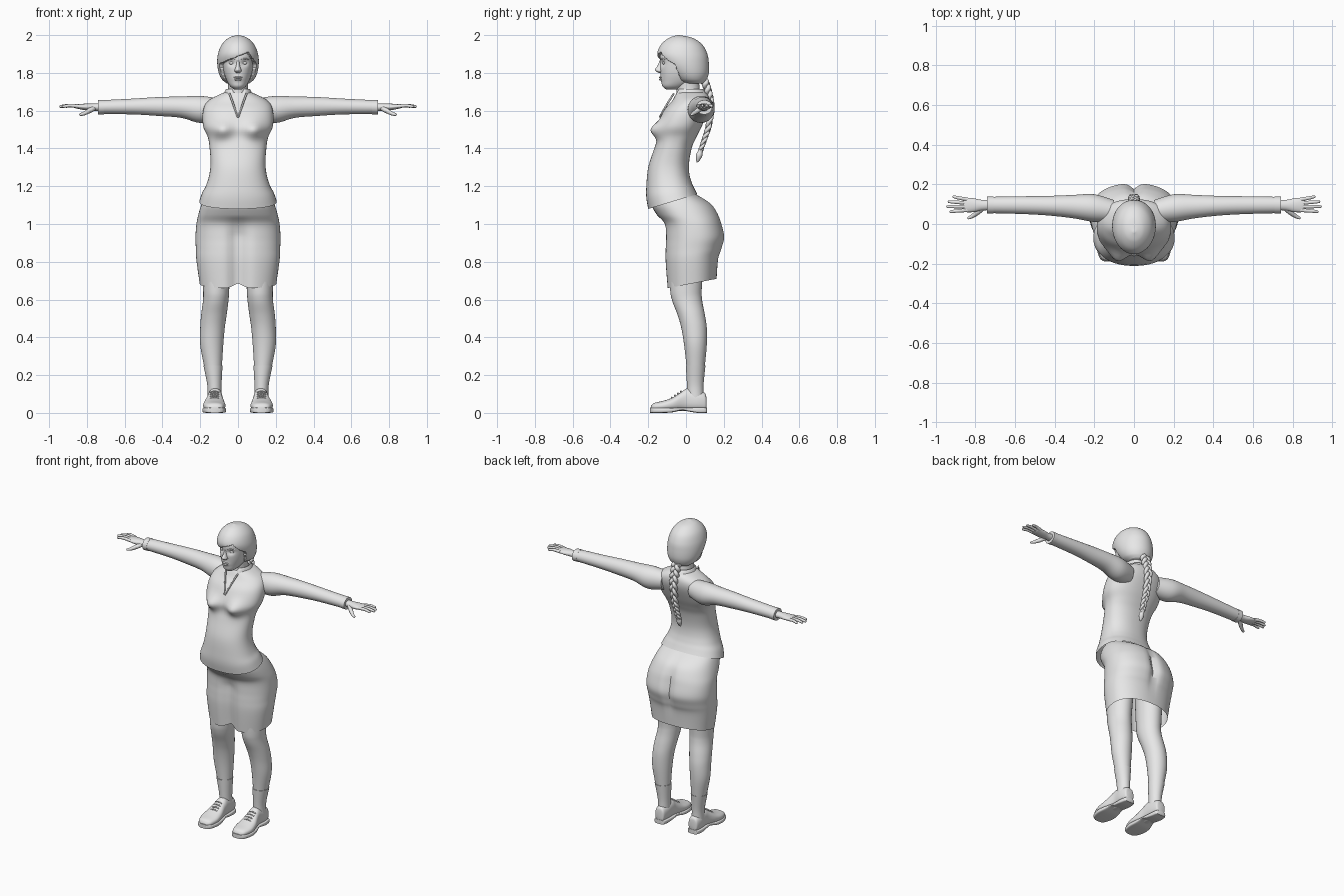
import bpy
import bmesh
from math import sin, cos, pi, exp, copysign
from mathutils import Vector

cube = bpy.data.objects.get("Cube")
if cube:
    bpy.data.objects.remove(cube, do_unlink=True)

GREY = (.8, .8, .8, 1)
material = bpy.data.materials.new("light grey")
material.use_nodes = True
material.diffuse_color = GREY
material.node_tree.nodes["Principled BSDF"].inputs["Base Color"].default_value = GREY


def clamp(value):
    return max(0, min(1, value))


def bump(value, centre, width):
    return exp(-((value - centre) / width) ** 2)


def smooth(keys, steps):
    """Catmull-Rom interpolation through a short list of key tuples."""
    result = []
    last = len(keys) - 1
    for i in range(last):
        before, start, end, after = (keys[max(0, min(last, i + k))] for k in (-1, 0, 1, 2))
        for s in range(steps):
            t = s / steps
            result.append(tuple(
                b + .5 * t * (c - a + t * (2 * a - 5 * b + 4 * c - d + t * (3 * (b - c) + d - a)))
                for a, b, c, d in zip(before, start, end, after)))
    result.append(tuple(keys[last]))
    return result


def skin(name, rings, caps=True, mirror=False):
    """Join closed rings of points into a smooth surface."""
    bm = bmesh.new()
    loops = [[bm.verts.new(point) for point in ring] for ring in rings]
    count = len(loops[0])
    for low, high in zip(loops, loops[1:]):
        for i in range(count):
            j = (i + 1) % count
            bm.faces.new((low[i], low[j], high[j], high[i]))
    if caps:
        bm.faces.new(loops[0])
        bm.faces.new(loops[-1])
    bmesh.ops.recalc_face_normals(bm, faces=bm.faces)
    mesh = bpy.data.meshes.new(name)
    bm.to_mesh(mesh)
    bm.free()
    mesh.materials.append(material)
    obj = bpy.data.objects.new(name, mesh)
    bpy.context.collection.objects.link(obj)
    bpy.ops.object.select_all(action='DESELECT')
    obj.select_set(True)
    bpy.context.view_layer.objects.active = obj
    bpy.ops.object.shade_smooth_by_angle(angle=.9)
    if mirror:
        obj.modifiers.new("Mirror", 'MIRROR').use_mirror_merge = False
    return obj


def loft(name, keys, axis='z', power=2.0, warp=None, sides=32, steps=5, **options):
    """Keys hold a station and the low and high limits of both cross directions."""
    rings = []
    for t, a_low, a_high, b_low, b_high in smooth(keys, steps):
        ring = []
        for i in range(sides):
            angle = 2 * pi * i / sides
            c, s = (copysign(abs(f) ** (2 / power), f) for f in (cos(angle), sin(angle)))
            a = (a_low + a_high + (a_high - a_low) * c) / 2
            b = (b_low + b_high + (b_high - b_low) * s) / 2
            point = Vector({'x': (t, a, b), 'y': (a, t, b), 'z': (a, b, t)}[axis])
            ring.append(warp(point) if warp else point)
        rings.append(ring)
    return skin(name, rings, **options)


def centred(keys):
    return [(z, -half, half, front, back) for z, half, front, back in keys]


def tube(name, keys, steps=4, sides=10, **options):
    """Round tube through (x, y, z, radius) keys."""
    path = smooth(keys, steps)
    points = [Vector(key[:3]) for key in path]
    rings = []
    for i, point in enumerate(points):
        tangent = (points[min(i + 1, len(points) - 1)] - points[max(i - 1, 0)]).normalized()
        reference = Vector((0, 1, 0)) if abs(tangent.x) > .7 else Vector((1, 0, 0))
        u = tangent.cross(reference).normalized()
        v = tangent.cross(u)
        rings.append([point + path[i][3] * (u * cos(2 * pi * k / sides) + v * sin(2 * pi * k / sides))
                      for k in range(sides)])
    return skin(name, rings, **options)


def ellipsoid(name, centre, size, **options):
    x, y, z = centre
    keys = []
    for i in range(9):
        angle = pi * (i + .1) / 8.2
        r = sin(angle)
        keys.append((z - size[2] * cos(angle), x - size[0] * r, x + size[0] * r,
                     y - size[1] * r, y + size[1] * r))
    return loft(name, keys, steps=1, sides=16, **options)


# Shirt with bust and a hem that rises toward the back
def shape_shirt(p):
    if p.y < -.05:
        p.y -= .045 * bump(abs(p.x), .085, .05) * bump(p.z, 1.495, .045)
    p.z += .3 * (p.y + .2) * clamp((1.25 - p.z) / .17)
    return p


loft("shirt", centred([
    (1.08, .205, -.2, .06), (1.14, .19, -.21, .045), (1.2, .167, -.21, .03), (1.3, .146, -.2, .015),
    (1.4, .15, -.168, .03), (1.46, .16, -.15, .055), (1.52, .185, -.15, .085), (1.6, .185, -.118, .118),
    (1.65, .16, -.075, .125), (1.685, .1, -.055, .115), (1.7, .06, -.045, .09)]),
    power=2.3, warp=shape_shirt, sides=64, caps=False)


# Collar, open at the front
def shape_collar(p):
    if p.y < 0:
        p.z -= .035 * bump(abs(p.x), .05, .025) * clamp((1.71 - p.z) / .05)
        p.y += .04 * bump(p.x, 0, .025)
    return p


loft("collar", centred([(1.66, .09, -.088, .125), (1.685, .078, -.075, .113), (1.715, .062, -.052, .088),
                        (1.7, .056, -.045, .08)]), warp=shape_collar, sides=48, caps=False)
tube("neckline", [(.045, -.065, 1.69, .005), (.025, -.1, 1.635, .005), (.002, -.141, 1.565, .004)],
     mirror=True)


# Skirt with front crease and rear cleft
def shape_skirt(p):
    if p.y < 0:
        p.y += .035 * bump(p.x, 0, .045) * clamp((1.04 - p.z) / .1)
        p.z += .02 * bump(p.x, 0, .03) * clamp((.8 - p.z) / .1)
    else:
        p.y -= .03 * bump(p.x, 0, .025) * bump(p.z, .96, .13)
    p.z += .19 * (p.y + .1) * clamp((.85 - p.z) / .18)
    return p


loft("skirt", centred([
    (1.18, .15, -.13, .01), (1.14, .178, -.17, .085), (1.1, .195, -.182, .14), (1.05, .21, -.155, .172),
    (1, .22, -.118, .19), (.93, .225, -.113, .205), (.87, .223, -.115, .19), (.8, .22, -.115, .172),
    (.66, .203, -.105, .162)]), power=2.3, warp=shape_skirt, sides=64, caps=False)

# Legs and socks
leg = [(.95, .03, .19, -.09, .11), (.68, .045, .185, -.085, .085), (.6, .05, .185, -.075, .085),
       (.52, .06, .195, -.045, .1), (.45, .07, .2, -.025, .11), (.36, .078, .2, -.01, .11),
       (.25, .085, .18, .002, .1), (.15, .09, .16, .008, .09), (.08, .09, .158, .01, .09)]
loft("leg", leg, mirror=True)
g = .003
loft("sock", [(z, a - g, b + g, c - g, d + g) for z, a, b, c, d in leg[-3:]], mirror=True)

# Shoes: upper, sole and laces
upper = [(-.186, .1, .145, .012, .035), (-.17, .08, .168, .01, .052), (-.12, .067, .184, .01, .064),
         (-.07, .07, .18, .01, .082), (-.02, .08, .165, .01, .115), (.01, .082, .16, .01, .13),
         (.06, .084, .162, .01, .118), (.1, .09, .155, .01, .105), (.108, .1, .145, .02, .08)]
loft("shoe_upper", upper, axis='y', power=2.4, mirror=True)
loft("shoe_sole", [(y * 1.02, a - .004, b + .004, .014 * bump(y, -.02, .04), .028)
                   for y, a, b, c, d in upper], axis='y', power=5, mirror=True)
for i in range(4):
    y = -.075 + i * .016
    z = .082 + i * .011
    tube("shoe_lace", [(.1, y, z - .006, .003), (.123, y, z, .004), (.148, y, z - .006, .003)], mirror=True)

# Sleeves with cuffs
sleeve = [(.1, .01, .12, 1.55, 1.665), (.2, .01, .15, 1.535, 1.678), (.3, .028, .147, 1.562, 1.675),
          (.42, .042, .142, 1.572, 1.672), (.55, .05, .14, 1.58, 1.664), (.73, .055, .137, 1.583, 1.655)]
loft("sleeve", sleeve, axis='x', mirror=True)
loft("cuff", [(.71, .053, .139, 1.581, 1.657), (.742, .053, .139, 1.58, 1.656)], axis='x', mirror=True)

# Hands
loft("palm", [(.72, .07, .122, 1.597, 1.64), (.77, .068, .122, 1.6, 1.638), (.81, .06, .13, 1.603, 1.637),
              (.85, .06, .132, 1.61, 1.634), (.862, .068, .125, 1.614, 1.63)], axis='x', mirror=True)
for name, offset, length in (("index", -1.5, .075), ("middle", -.5, .09), ("ring", .5, .083), ("little", 1.5, .06)):
    root = .097 + offset * .018
    tip = .1 + offset * .025
    tube(name + "_finger", [(.84, root, 1.622, .01), (.85 + length / 2, (root + tip) / 2, 1.627, .009),
                            (.85 + length, tip, 1.622, .007), (.856 + length, tip, 1.621, .002)], mirror=True)
tube("thumb", [(.765, .08, 1.612, .014), (.79, .058, 1.598, .013), (.815, .04, 1.585, .01),
               (.835, .03, 1.579, .007), (.84, .028, 1.578, .002)], mirror=True)

# Neck and head
loft("neck", centred([(1.6, .06, -.06, .09), (1.7, .053, -.05, .075), (1.74, .052, -.05, .07),
                      (1.79, .055, -.05, .07)]))


def shape_face(p):
    if p.y < -.05:
        p.y += .013 * bump(abs(p.x), .034, .018) * bump(p.z, 1.852, .015)
        p.y -= .006 * bump(p.x, 0, .022) * bump(p.z, 1.768, .014)
    return p


loft("head", centred([
    (1.712, .02, -.105, -.04), (1.73, .042, -.125, 0), (1.76, .06, -.13, .05), (1.8, .074, -.135, .08),
    (1.85, .082, -.138, .1), (1.9, .084, -.136, .1), (1.95, .068, -.11, .07), (1.98, .03, -.07, .02)]),
    power=2.2, warp=shape_face, sides=64, steps=8)
loft("nose", centred([(1.8, .01, -.145, -.11), (1.81, .019, -.16, -.11), (1.82, .016, -.163, -.11),
                      (1.84, .01, -.15, -.11), (1.865, .008, -.14, -.11)]), sides=20)
ellipsoid("upper_lip", (0, -.134, 1.776), (.024, .01, .005))
ellipsoid("lower_lip", (0, -.133, 1.765), (.02, .01, .006))
ellipsoid("eye", (.033, -.115, 1.852), (.016, .01, .008), mirror=True)
tube("eyebrow", [(.015, -.134, 1.87, .003), (.035, -.127, 1.876, .004), (.057, -.112, 1.87, .002)], mirror=True)


# Bobbed hair, tucked inside the head where the face shows
def shape_hair(p):
    fringe = min(1.885 + .4 * p.x, 1.98 - 1.4 * p.x)
    if p.z < fringe and p.y < -.03 - .45 * (p.z - 1.77):
        p.x *= .82
        p.y = -.03 + (p.y + .03) * .7
    return p


loft("hair", centred([
    (1.745, .06, -.015, .095), (1.765, .085, -.055, .11), (1.8, .102, -.092, .121), (1.85, .11, -.132, .121),
    (1.9, .106, -.152, .113), (1.95, .086, -.132, .086), (1.985, .05, -.09, .035), (2, .006, -.045, -.035)]),
    warp=shape_hair, sides=96, steps=10)

# Three-strand braid with a loose tail
spine = smooth([(.098, 1.76), (.118, 1.7), (.133, 1.62), (.12, 1.52), (.098, 1.45), (.078, 1.39)], 12)
for strand in range(3):
    keys = []
    for i, (y, z) in enumerate(spine):
        share = i / (len(spine) - 1)
        phase = share * 7 * pi + strand * 2 * pi / 3
        size = 1 - .45 * share
        keys.append((.02 * size * sin(phase), y + .009 * size * sin(2 * phase), z, .0145 * size))
    tube("braid_strand", keys, steps=2)
tube("braid_tie", [(0, .081, 1.398, .014), (0, .075, 1.382, .014)])
tube("braid_tail", [(0, .078, 1.39, .01), (0, .07, 1.365, .017), (0, .063, 1.34, .01), (0, .058, 1.325, .001)])
